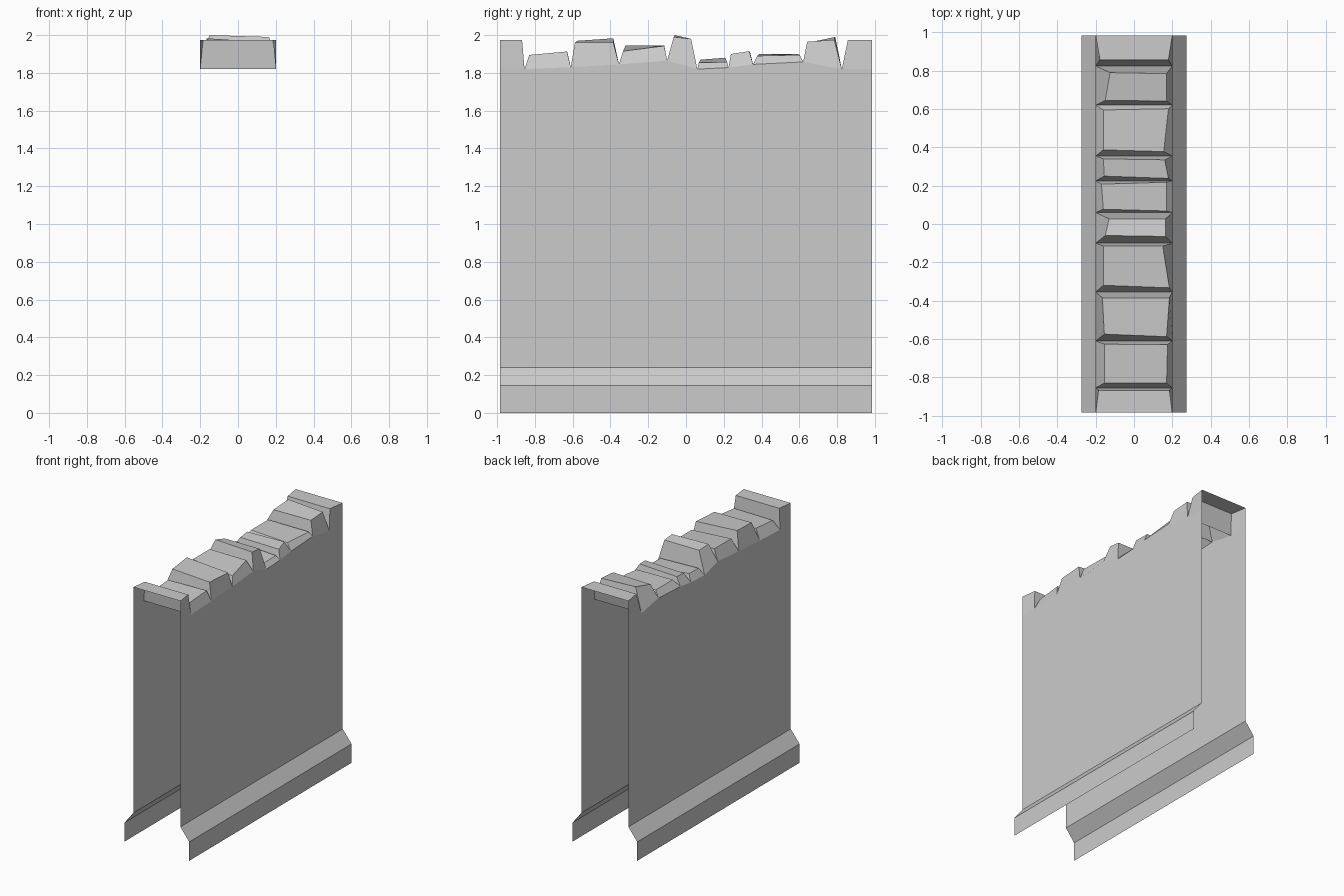
import bpy

if "Cube" in bpy.data.objects:
    bpy.data.objects.remove(bpy.data.objects["Cube"])

HALF_LEN, HALF_W, FOOT_W = 0.985, 0.2, 0.275
FOOT_Z, LEDGE_Z, END_Z = 0.145, 0.24, 1.975


def make_object(name, verts, faces):
    mesh = bpy.data.meshes.new(name)
    mesh.from_pydata(verts, [], faces)
    mesh.update()
    obj = bpy.data.objects.new(name, mesh)
    bpy.context.collection.objects.link(obj)
    return obj


def mirror_x(obj):
    mod = obj.modifiers.new("mirror", 'MIRROR')
    mod.use_axis[0] = True


# V-shaped joints between coping stones: (y, z), with the open wall ends added
joints = [(-0.855, 1.82), (-0.61, 1.83), (-0.355, 1.845), (-0.10, 1.865),
          (0.06, 1.82), (0.225, 1.828), (0.355, 1.845), (0.62, 1.858), (0.825, 1.82)]
rim = [(-HALF_LEN, 1.82)] + joints + [(HALF_LEN, 1.82)]

# Wall face, its top edge following the joints
verts = [(HALF_W, HALF_LEN, LEDGE_Z)] + [(HALF_W, y, z) for y, z in reversed(rim)]
verts.append((HALF_W, -HALF_LEN, LEDGE_Z))
mirror_x(make_object("wall_face", verts, [list(range(len(verts)))[::-1]]))

# Sloped skirting along the foot of the wall
profile = [(FOOT_W, 0), (FOOT_W, FOOT_Z), (HALF_W, LEDGE_Z)]
verts = [(x, y, z) for x, z in profile for y in (-HALF_LEN, HALF_LEN)]
mirror_x(make_object("wall_skirting", verts, [(0, 1, 3, 2), (2, 3, 5, 4)]))

# Top corners of each stone: front left, front right, back right, back left
stones = [
    [(-.155, -.83, 1.89), (.17, -.83, 1.895), (.175, -.63, 1.913), (-.155, -.627, 1.905)],
    [(-.155, -.575, 1.97), (.17, -.588, 1.96), (.185, -.385, 1.96), (-.165, -.385, 1.983)],
    [(-.16, -.32, 1.945), (.185, -.333, 1.915), (.15, -.115, 1.943), (-.16, -.115, 1.945)],
    [(-.15, -.06, 2.0), (.165, -.065, 1.99), (.165, .027, 1.98), (-.13, .027, 1.98)],
    [(-.16, .077, 1.87), (.17, .068, 1.855), (.17, .218, 1.857), (-.17, .208, 1.88)],
    [(-.155, .25, 1.897), (.18, .238, 1.90), (.16, .335, 1.915), (-.16, .34, 1.905)],
    [(-.16, .387, 1.90), (.155, .378, 1.89), (.18, .602, 1.895), (-.16, .595, 1.90)],
    [(-.15, .645, 1.96), (.17, .642, 1.965), (.17, .785, 1.975), (-.125, .79, 1.99)],
]
first = [(-.2, -HALF_LEN, END_Z), (.2, -HALF_LEN, END_Z), (.185, -.868, END_Z), (-.185, -.868, END_Z)]
last = [(-.178, .857, END_Z), (.18, .857, END_Z), (.2, HALF_LEN, END_Z), (-.2, HALF_LEN, END_Z)]
stones = [first] + stones + [last]

# Coping stones; the two outermost stay open at the wall ends
verts, faces = [], []
for i, top in enumerate(stones):
    (y0, z0), (y1, z1) = rim[i], rim[i + 1]
    b = len(verts)
    verts += [(-HALF_W, y0, z0), (HALF_W, y0, z0), (HALF_W, y1, z1), (-HALF_W, y1, z1)] + top
    faces += [(b + 4, b + 5, b + 6, b + 7),
              (b + 1, b + 2, b + 6, b + 5), (b + 3, b, b + 4, b + 7)]
    if i > 0:
        faces.append((b, b + 1, b + 5, b + 4))
    if i < len(stones) - 1:
        faces.append((b + 2, b + 3, b + 7, b + 6))
make_object("coping_stones", verts, faces)
